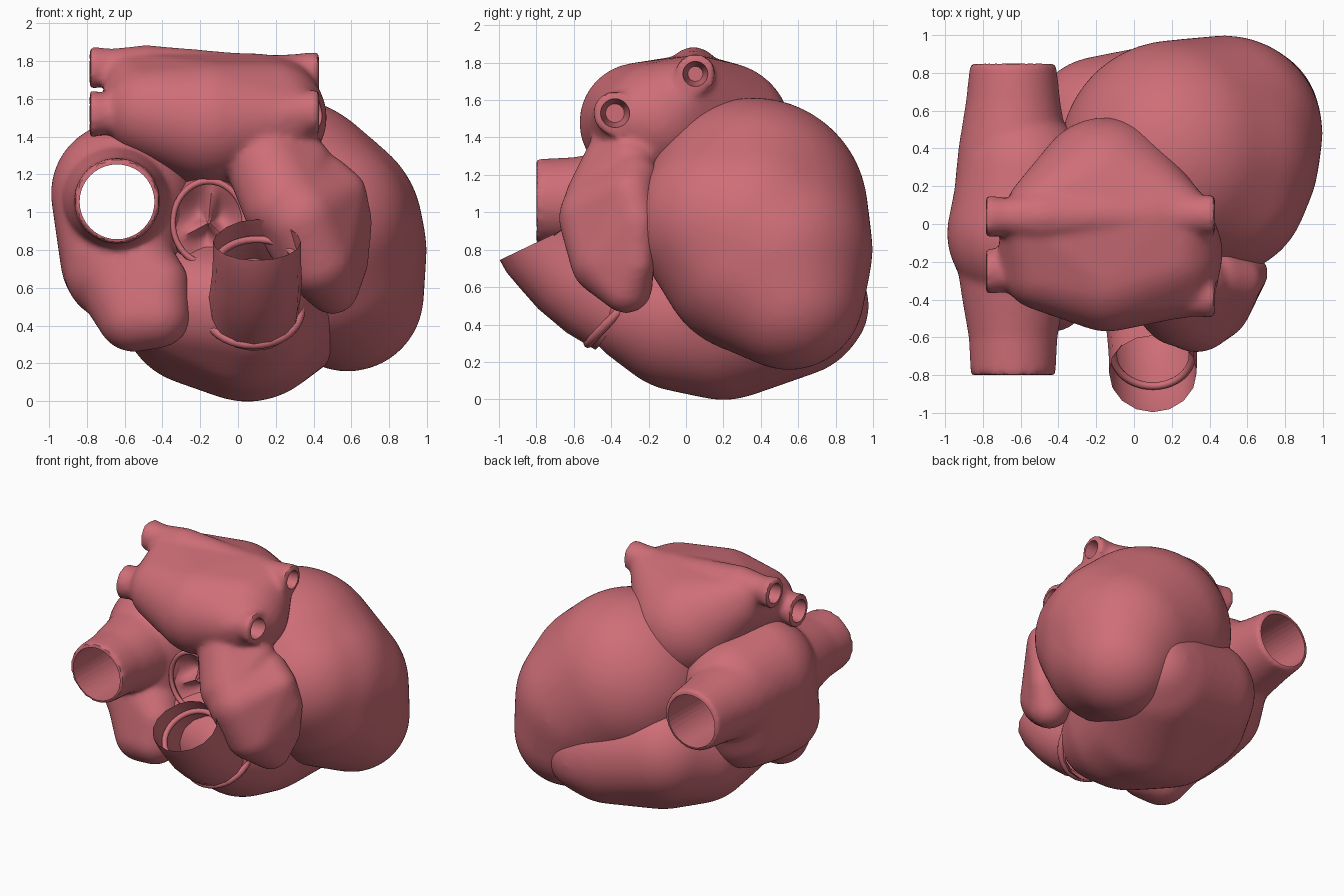
import bpy, bmesh, math
from mathutils import Vector

if "Cube" in bpy.data.objects:
    bpy.data.objects.remove(bpy.data.objects["Cube"])

mat = bpy.data.materials.new("heart_muscle")
mat.diffuse_color = (0.62, 0.155, 0.185, 1)
mat.use_nodes = True
mat.node_tree.nodes["Principled BSDF"].inputs["Base Color"].default_value = mat.diffuse_color


def hull(bm, balls):
    """Convex hull around spheres (x, y, z, r), added to bm."""
    t = bmesh.new()
    ico = bmesh.new()
    bmesh.ops.create_icosphere(ico, subdivisions=4, radius=1)
    for x, y, z, r in balls:
        for v in ico.verts:
            t.verts.new(Vector((x, y, z)) + v.co * r)
    ico.free()
    bmesh.ops.convex_hull(t, input=t.verts[:])
    bmesh.ops.delete(t, geom=[v for v in t.verts if not v.link_faces], context='VERTS')
    bmesh.ops.recalc_face_normals(t, faces=t.faces[:])
    m = bpy.data.meshes.new("tmp")
    t.to_mesh(m)
    t.free()
    bm.from_mesh(m)
    bpy.data.meshes.remove(m)


def tube(bm, rings, segs=32, cap=True):
    """Loft circles (x, y, z, r) along their path."""
    pts = [Vector(p[:3]) for p in rings]
    loops = []
    for i, p in enumerate(pts):
        d = (pts[min(i + 1, len(pts) - 1)] - pts[max(i - 1, 0)]).normalized()
        ref = Vector((1, 0, 0)) if abs(d.x) < 0.8 else Vector((0, 0, 1))
        u = d.cross(ref).normalized()
        w = d.cross(u)
        loops.append([bm.verts.new(p + rings[i][3] * (u * math.cos(a) + w * math.sin(a)))
                      for a in (2 * math.pi * k / segs for k in range(segs))])
    faces = []
    for a, b in zip(loops, loops[1:]):
        for k in range(segs):
            n = (k + 1) % segs
            faces.append(bm.faces.new((a[k], a[n], b[n], b[k])))
    if cap:
        faces += [bm.faces.new(loops[0]), bm.faces.new(loops[-1])]
    bmesh.ops.recalc_face_normals(bm, faces=faces)


def make(name, bm):
    me = bpy.data.meshes.new(name)
    bm.to_mesh(me)
    bm.free()
    ob = bpy.data.objects.new(name, me)
    bpy.context.collection.objects.link(ob)
    return ob


def finish(ob, angle=40):
    """Bake modifiers, colour and shade."""
    dg = bpy.context.evaluated_depsgraph_get()
    me = bpy.data.meshes.new_from_object(ob.evaluated_get(dg))
    ob.modifiers.clear()
    ob.data = me
    me.materials.clear()
    me.materials.append(mat)
    bpy.ops.object.select_all(action='DESELECT')
    ob.select_set(True)
    bpy.context.view_layer.objects.active = ob
    bpy.ops.object.shade_smooth_by_angle(angle=math.radians(angle))


def organ(name, hulls, tubes=(), bores=(), smooth=8):
    """Fuse hulls and tubes into one soft skin, then bore the vessel openings."""
    bm = bmesh.new()
    for h in hulls:
        hull(bm, h)
    for t in tubes:
        tube(bm, t)
    ob = make(name, bm)
    rm = ob.modifiers.new("fuse", 'REMESH')
    rm.mode = 'VOXEL'
    rm.voxel_size = 0.02
    sm = ob.modifiers.new("soften", 'SMOOTH')
    sm.factor = 0.5
    sm.iterations = smooth
    cutters = []
    for b in bores:
        cb = bmesh.new()
        tube(cb, b, 40)
        c = make("bore", cb)
        c.hide_render = True
        mod = ob.modifiers.new("bore", 'BOOLEAN')
        mod.operation = 'DIFFERENCE'
        mod.solver = 'EXACT'
        mod.object = c
        cutters.append(c)
    finish(ob)
    for c in cutters:
        bpy.data.objects.remove(c)
    return ob


# ventricles
organ("left_ventricle", [[(.22, .36, 1.0, .615), (.45, .2, .95, .475), (.42, .35, .9, .56),
                          (.47, .36, .75, .505), (.48, .48, .8, .52), (.58, .55, .56, .405)]], smooth=30)
organ("right_ventricle", [[(.05, .2, .465, .47), (.07, -.23, .48, .31), (.05, -.02, .46, .42),
                           (-.2, .15, .5, .42), (-.35, -.12, .52, .29), (-.3, .3, .54, .36),
                           (.24, .57, .52, .4), (.34, .68, .5, .3), (-.17, .5, .6, .39),
                           (-.12, -.22, .52, .27)]], smooth=30)

# right atrium with ear and the two caval veins running front to back
cava = [(-.64, -.80, 1.06, .225), (-.64, -.6, 1.06, .235), (-.64, -.4, 1.06, .27),
        (-.64, 0, 1.08, .33), (-.64, .4, 1.06, .29), (-.64, .65, 1.06, .25), (-.64, .85, 1.06, .228)]
organ("right_atrium",
      [[(-.61, -.05, 1.1, .38), (-.58, .25, 1.08, .35), (-.6, .15, .78, .33),
        (-.61, -.05, .75, .33), (-.64, -.22, .7, .28)],
       [(-.64, -.22, .75, .28), (-.55, -.36, .46, .2), (-.43, -.39, .46, .18), (-.42, -.38, .62, .16)]],
      [cava], [[(-.64, -1.1, 1.055, .198), (-.64, 1.1, 1.055, .198)]])

# left atrium with ear and four lung veins
veins, bores = [], []
for y0, z0, y1, z1, r in ((.04, 1.765, .05, 1.74, .1), (-.25, 1.52, -.38, 1.53, .11)):
    veins.append([(-.785, y0, z0, r + .015), (-.68, y0, z0, r), (-.5, y0, z0 - .02, r + .04),
                  (.15, y1, z1 - .04, r + .03), (.33, y1, z1, r), (.43, y1, z1, r + .01)])
    bores.append([(-.9, y0, z0, r - .015), (-.55, y0, z0, r - .05)])
    bores.append([(.25, y1, z1, r - .06), (.55, y1, z1, r - .015)])
organ("left_atrium",
      [[(-.14, -.25, 1.48, .32), (-.15, .18, 1.42, .385), (-.47, -.22, 1.53, .24),
        (-.6, -.24, 1.53, .13), (-.45, .06, 1.61, .23), (-.6, .05, 1.75, .1),
        (.17, -.15, 1.5, .3), (.27, -.32, 1.5, .17), (.1, .05, 1.64, .2), (.26, .06, 1.68, .14)],
       [(.12, -.28, 1.35, .22), (.25, -.42, 1.05, .23), (.35, -.3, 1.25, .15)],
       [(.24, -.42, 1.07, .22), (.33, -.47, .97, .21), (.42, -.42, .75, .2), (.50, -.32, .6, .14),
        (.55, -.3, 1.1, .13), (.61, -.26, .95, .1), (.6, -.26, .73, .09), (.45, -.28, 1.17, .14)]],
      veins, bores, smooth=8)

# lung artery trunk, open at the top
bm = bmesh.new()
tube(bm, [(.08, -.36, .47, .24), (.09, -.5, .555, .242), (.1, -.63, .66, .238),
          (.1, -.71, .745, .233), (.1, -.775, .82, .232), (.1, -.787, .845, .232)], 16, cap=False)
finish(make("lung_artery", bm))


def ring(name, centre, axis, major, minor, squash=1.0):
    bpy.ops.mesh.primitive_torus_add(major_radius=major, minor_radius=minor,
                                     major_segments=40, minor_segments=10, location=centre)
    ob = bpy.context.object
    ob.name = name
    ob.scale = (squash, 1, 1)
    ob.rotation_euler = Vector(axis).to_track_quat('Z', 'Y').to_euler()
    finish(ob)


# collar where the trunk leaves the ventricle, and ridge inside it
ring("trunk_collar", (.08, -.35, .48), (0, -.72, .69), .25, .025)
ring("trunk_inner_ridge", (.1, -.69, .73), (0, -.6, .8), .21, .02)

# aortic root: short wall, rim and three cupped leaflets
C = Vector((-.155, -.3, .945))
RX, RZ = .19, .235
bm = bmesh.new()
tube(bm, [(0, .28, 0, 1.2), (0, .1, 0, 1.12), (0, -.02, 0, 1.0)], 40, cap=False)
for v in bm.verts:
    v.co = Vector((v.co.x * RX, v.co.y, v.co.z * RZ)) + C
finish(make("aortic_root", bm))
ring("aortic_rim", C + Vector((0, -.02, 0)), (0, -1, 0), .22, .018, .86)

bm = bmesh.new()
N, R = 48, 8
loops = []
for i in range(R + 1):
    f = max(i / R, .01)
    row = []
    for k in range(N):
        a = 2 * math.pi * k / N
        cup = abs(math.sin(1.5 * (a - math.radians(80)))) ** .6
        row.append(bm.verts.new(C + Vector((RX * f * math.cos(a),
                   .02 + .1 * math.sin(math.pi * f ** .7) * cup, RZ * f * math.sin(a)))))
    loops.append(row)
for a, b in zip(loops, loops[1:]):
    for k in range(N):
        bm.faces.new((a[k], a[(k + 1) % N], b[(k + 1) % N], b[k]))
bm.faces.new(loops[0])
bmesh.ops.recalc_face_normals(bm, faces=bm.faces[:])
leaf = make("aortic_leaflets", bm)
s = leaf.modifiers.new("thickness", 'SOLIDIFY')
s.thickness = 0.012
finish(leaf)
